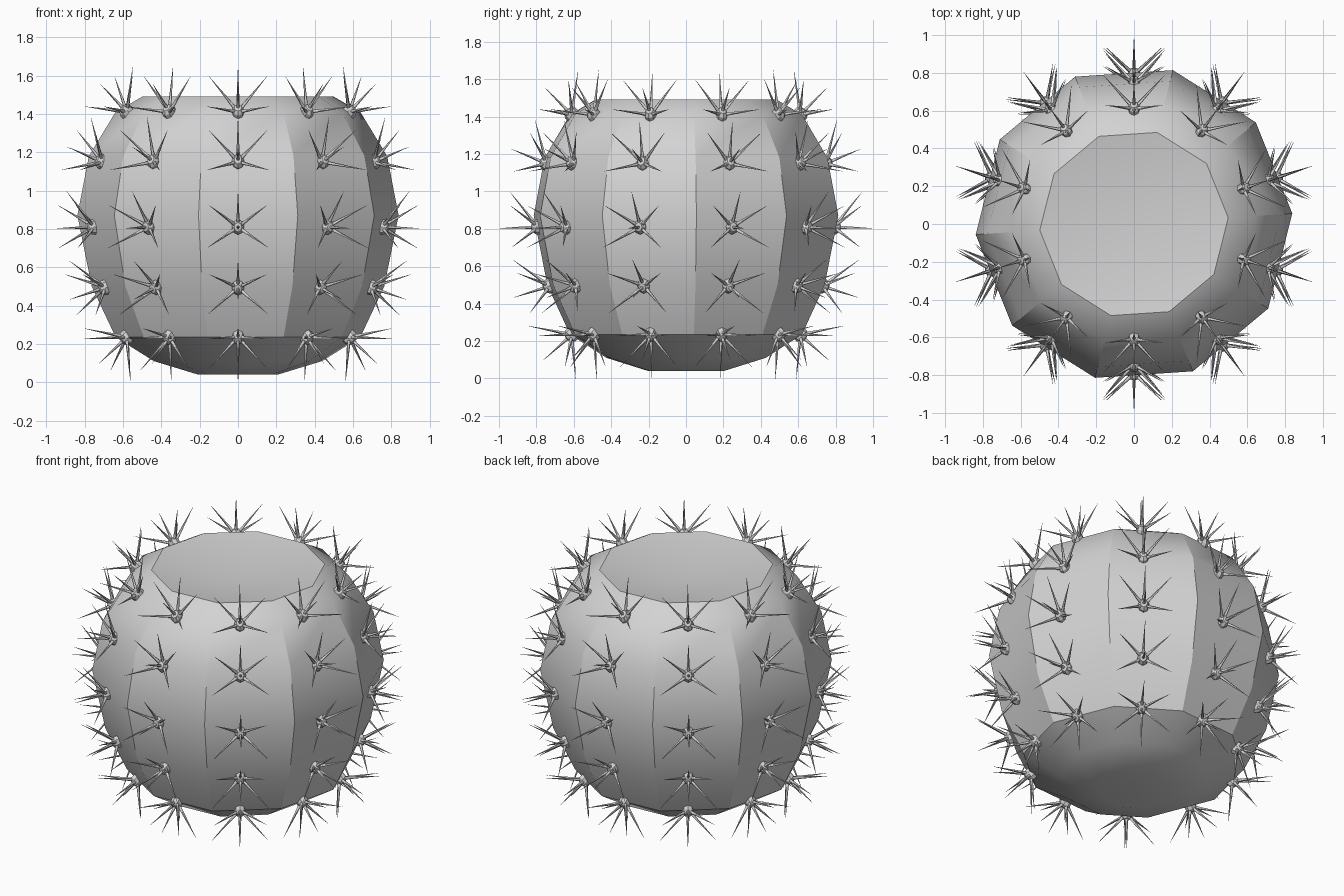
import bpy, bmesh, math
from math import radians, sin, cos, tau
from mathutils import Matrix, Vector

cube = bpy.data.objects.get("Cube")
if cube:
    bpy.data.objects.remove(cube, do_unlink=True)

SIDES = 10
TWIST = radians(3.8)

# One grey material
grey = bpy.data.materials.new("plain_grey")
grey.use_nodes = True
tone = (0.65, 0.65, 0.65, 1)
grey.diffuse_color = tone
grey.node_tree.nodes["Principled BSDF"].inputs["Base Color"].default_value = tone


def finish(name, bm, angle):
    bmesh.ops.recalc_face_normals(bm, faces=bm.faces)
    mesh = bpy.data.meshes.new(name)
    bm.to_mesh(mesh)
    bm.free()
    mesh.materials.append(grey)
    obj = bpy.data.objects.new(name, mesh)
    bpy.context.collection.objects.link(obj)
    bpy.ops.object.select_all(action='DESELECT')
    obj.select_set(True)
    bpy.context.view_layer.objects.active = obj
    bpy.ops.object.shade_smooth_by_angle(angle=radians(angle))
    return obj


# Ten-sided barrel body, (radius, height) from bottom to top
profile = [(0.21, 0.04), (0.44, 0.11), (0.64, 0.235), (0.765, 0.5),
           (0.84, 0.87), (0.78, 1.18), (0.64, 1.41), (0.5, 1.49)]
bm = bmesh.new()
rings = []
for r, z in profile:
    rings.append([bm.verts.new((r * cos(TWIST + tau * i / SIDES),
                                r * sin(TWIST + tau * i / SIDES), z))
                  for i in range(SIDES)])
bottom = bm.verts.new((0, 0, 0.08))
top = bm.verts.new((0, 0, 1.41))
for i in range(SIDES):
    j = (i + 1) % SIDES
    for low, high in zip(rings, rings[1:]):
        bm.faces.new((low[i], low[j], high[j], high[i]))
    # Sunken crown and dimpled base
    bm.faces.new((rings[-1][i], rings[-1][j], top))
    bm.faces.new((rings[0][j], rings[0][i], bottom))
finish("cactus_body", bm, 30)

# Spine clusters: (radius, height, tilt of the outward direction)
rows = [(0.61, 0.235, -42), (0.728, 0.495, -18), (0.79, 0.81, -2),
        (0.745, 1.15, 22), (0.61, 1.41, 45)]
star = [90, 38, 142, 213, 327]
knobs, spines = bmesh.new(), bmesh.new()


def add_spine(frame, direction, length):
    turn = direction.to_track_quat('Z', 'Y').to_matrix().to_4x4()
    place = frame @ turn @ Matrix.Translation((0, 0, length / 2))
    bmesh.ops.create_cone(spines, segments=5, radius1=0.011, radius2=0.0005,
                          depth=length, cap_ends=True, matrix=place)


for r, z, tilt in rows:
    e = radians(tilt)
    for k in range(SIDES):
        a = tau * (k + 0.5) / SIDES
        side = Vector((-sin(a), cos(a), 0))
        up = Vector((-cos(a) * sin(e), -sin(a) * sin(e), cos(e)))
        out = Vector((cos(a) * cos(e), sin(a) * cos(e), sin(e)))
        frame = Matrix((side, up, out)).transposed().to_4x4()
        frame.translation = (r * cos(a), r * sin(a), z)
        # Knob
        bmesh.ops.create_uvsphere(
            knobs, u_segments=8, v_segments=5, radius=0.04,
            matrix=frame @ Matrix.Diagonal((0.85, 1.05, 1, 1)))
        # Fan of spines and one straight out
        fan = star + ([270] if z == rows[0][1] else [])
        lean = radians(53)
        for deg in fan:
            t = radians(deg)
            add_spine(frame, Vector((cos(t) * sin(lean), sin(t) * sin(lean),
                                     cos(lean))), 0.24)
        add_spine(frame, Vector((0, 0, 1)), 0.205)

finish("spine_knobs", knobs, 30)
finish("spines", spines, 80)
